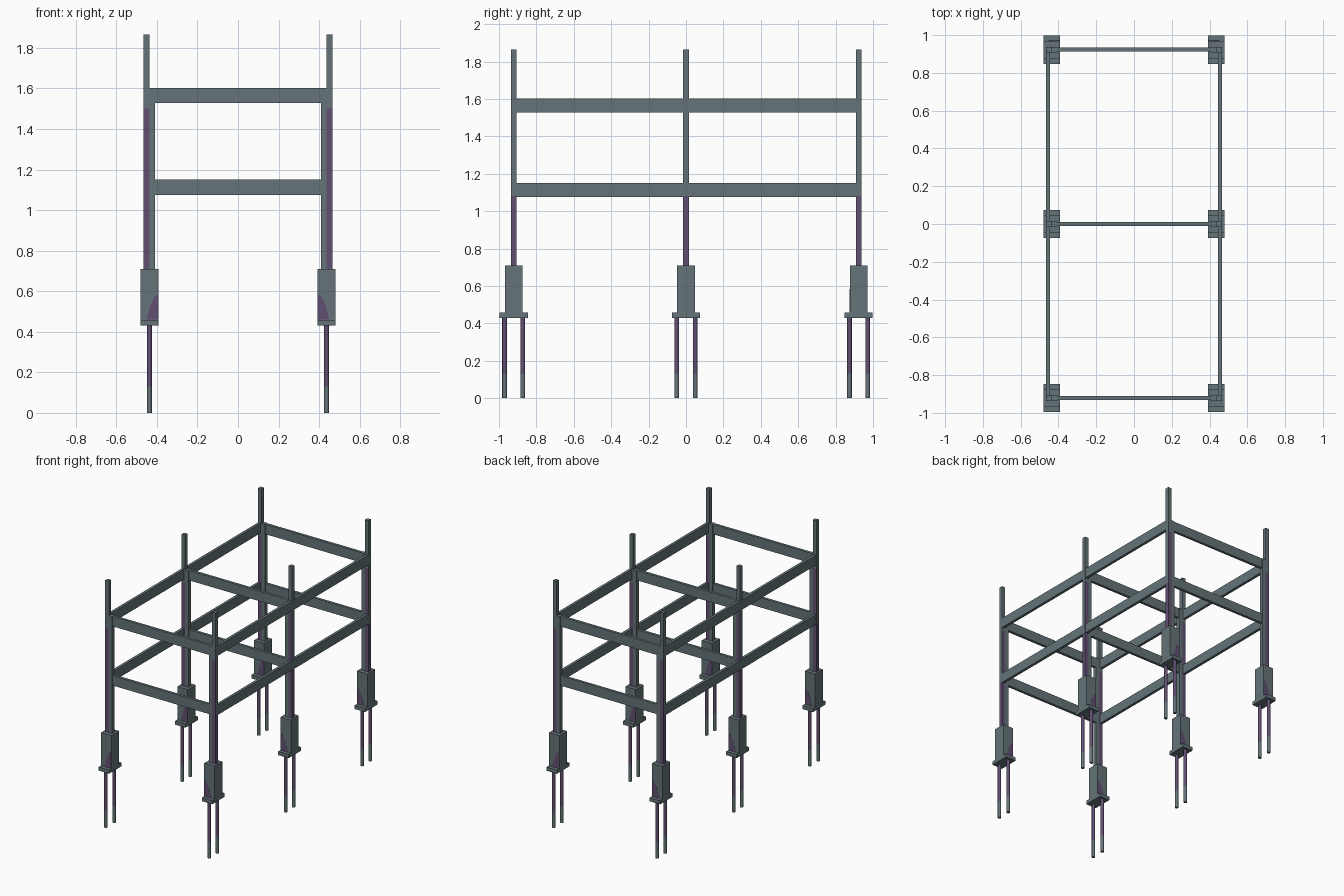
import bpy, bmesh, math
from mathutils import Matrix

if "Cube" in bpy.data.objects:
    bpy.data.objects.remove(bpy.data.objects["Cube"])


def material(name, color):
    m = bpy.data.materials.new(name)
    m.diffuse_color = (*color, 1)
    m.use_nodes = True
    m.node_tree.nodes["Principled BSDF"].inputs["Base Color"].default_value = m.diffuse_color
    return m


MATS = [material("slate_grey", (0.13, 0.175, 0.19)),
        material("faded_purple", (0.12, 0.08, 0.17))]


def finish(bm, name):
    bmesh.ops.recalc_face_normals(bm, faces=bm.faces)
    mesh = bpy.data.meshes.new(name)
    bm.to_mesh(mesh)
    bm.free()
    for m in MATS:
        mesh.materials.append(m)
    ob = bpy.data.objects.new(name, mesh)
    bpy.context.collection.objects.link(ob)
    return ob


def box(name, x, y, z, cuts=(), rule=None):
    """Box between (min, max) pairs, split at heights and coloured by a rule."""
    bm = bmesh.new()
    bmesh.ops.create_cube(bm, size=1)
    for v in bm.verts:
        for i, (a, b) in enumerate((x, y, z)):
            v.co[i] = (a + b) / 2 + v.co[i] * (b - a)
    for c in cuts:
        bmesh.ops.bisect_plane(bm, geom=bm.verts[:] + bm.edges[:] + bm.faces[:],
                               plane_co=(0, 0, c), plane_no=(0, 0, 1))
    bm.normal_update()
    if rule:
        for f in bm.faces:
            f.material_index = int(rule(f.calc_center_median(), f.normal))
    return finish(bm, name)


def around(c, h):
    return (c - h, c + h)


def pin(name, x, y):
    """Round ground pin, bare at the tip and painted above."""
    bm = bmesh.new()
    bmesh.ops.create_cone(bm, cap_ends=True, segments=16, radius1=0.0125,
                          radius2=0.0125, depth=0.43,
                          matrix=Matrix.Translation((x, y, 0.215)))
    bmesh.ops.bisect_plane(bm, geom=bm.verts[:] + bm.edges[:] + bm.faces[:],
                           plane_co=(0, 0, 0.13), plane_no=(0, 0, 1))
    for f in bm.faces:
        f.material_index = int(f.calc_center_median().z > 0.13)
        f.smooth = len(f.verts) == 4
    finish(bm, name)


def stain(name, side, y):
    """Thin painted patch on the lower inner corner of a block."""
    bm = bmesh.new()
    pts = [(0.393, 0.46), (0.45, 0.46), (0.435, 0.52), (0.415, 0.57), (0.393, 0.585)]
    f = bm.faces.new([bm.verts.new((side * x, y - 0.001, z)) for x, z in pts])
    ext = bmesh.ops.extrude_face_region(bm, geom=[f])
    for v in ext["geom"]:
        if isinstance(v, bmesh.types.BMVert):
            v.co.y += 0.002
    for f in bm.faces:
        f.material_index = 1
    finish(bm, name)


STATIONS = (-0.921, 0.0, 0.923)
LEVELS = {"lower": (1.075, 1.15), "upper": (1.527, 1.603)}


def post_paint(c, n):
    if c.z < 1.08:
        return abs(n.y) > 0.5 or n.x * c.x > 0.1
    return c.z < 1.5 and abs(n.y) > 0.5


for y in STATIONS:
    for s in (-1, 1):
        # foot: pins, plate and block
        for dy in (-0.049, 0.049):
            pin("ground_pin", s * 0.437, y + dy)
        box("foot_plate", around(s * 0.436, 0.044), around(y, 0.075), (0.43, 0.458))
        box("foot_block", around(s * 0.436, 0.044), around(y, 0.047), (0.458, 0.71))
        for dy in (-0.047, 0.047):
            stain("block_stain", s, y + dy)
        # tall outer post with shorter inner post
        box("outer_post", around(s * 0.452, 0.015), around(y, 0.015), (0.71, 1.865),
            (1.08, 1.5), post_paint)
        box("inner_post", around(s * 0.423, 0.0145), around(y, 0.015), (0.71, 1.603))
    # cross beams
    for name, z in LEVELS.items():
        box(name + "_cross_beam", (-0.41, 0.41), around(y, 0.0105), z)

# long side beams
for s in (-1, 1):
    for name, z in LEVELS.items():
        box(name + "_side_beam", around(s * 0.455, 0.0105), (-0.91, 0.91), z)
